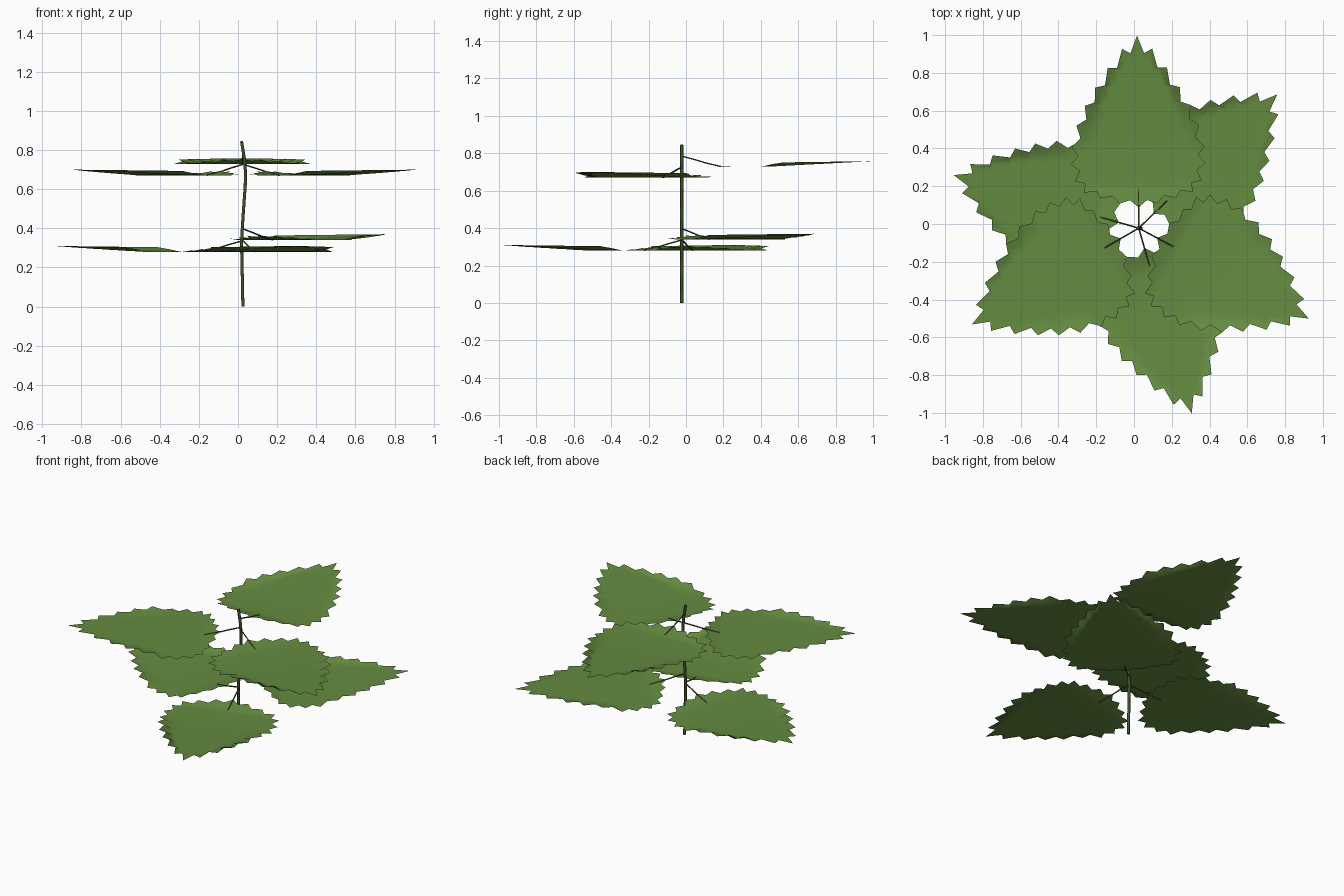
import bpy, bmesh, math
from mathutils import Vector, Matrix

cube = bpy.data.objects.get("Cube")
if cube:
    bpy.data.objects.remove(cube, do_unlink=True)

AXIS = Vector((0.025, -0.022, 0))


def material(name, rgb):
    m = bpy.data.materials.new(name)
    m.use_nodes = True
    m.diffuse_color = (*rgb, 1)
    bsdf = m.node_tree.nodes["Principled BSDF"]
    bsdf.inputs["Base Color"].default_value = (*rgb, 1)
    bsdf.inputs["Roughness"].default_value = 0.8
    return m


leaf_green = material("leaf green", (0.13, 0.26, 0.052))
stem_green = material("dark stem green", (0.055, 0.08, 0.028))


def clamp(v, low=0.0, high=1.0):
    return max(low, min(high, v))


def half_outline():
    """Tooth points from tip to base, with a notch between each pair."""
    teeth = [(1.02, 0), (.95, .08), (.85, .157), (.745, .225), (.65, .28),
             (.545, .325), (.43, .352), (.34, .355), (.25, .335),
             (.19, .29), (.16, .2), (.13, .1), (.11, 0)]
    points = [Vector(teeth[0])]
    heart = Vector((0.4, 0))
    for a, b in zip(teeth, teeth[1:]):
        notch = (Vector(a) + Vector(b)) / 2
        points += [notch.lerp(heart, 0.1), Vector(b)]
    return points


def leaf_height(d, f):
    """Flat middle, raised base, rising tip and upturned outer rim."""
    base = 0.03 * clamp((0.22 - d) / 0.13)
    tip = 0.03 * clamp((d - 0.45) / 0.57)
    rim = 0.02 * clamp((d - 0.45) / 0.05) * clamp((1.02 - d) / 0.52)
    return base + tip + rim * clamp((f - 0.8) / 0.2)


def make_leaf(name, angle, z):
    bm = bmesh.new()
    rings = (0, 0.3, 0.5, 0.65, 0.8, 0.9, 1)
    for side in (1, -1):
        rows = []
        for d, s in half_outline():
            c = clamp(d, 0.3, 0.8)
            row = []
            for f in rings:
                x = c + (d - c) * f
                row.append(bm.verts.new((x, side * s * f, leaf_height(x, f))))
            rows.append(row)
        for r0, r1 in zip(rows, rows[1:]):
            for i in range(len(rings) - 1):
                quad = [r0[i], r1[i], r1[i + 1], r0[i + 1]]
                bm.faces.new(quad if side < 0 else quad[::-1])
    bmesh.ops.remove_doubles(bm, verts=bm.verts, dist=0.0005)
    for face in bm.faces:
        face.normal_update()
        if face.normal.z < 0:
            face.normal_flip()
        face.smooth = True
    turn = Matrix.Rotation(math.radians(angle), 4, 'Z')
    bm.transform(Matrix.Translation(AXIS + Vector((0, 0, z))) @ turn)
    mesh = bpy.data.meshes.new(name)
    bm.to_mesh(mesh)
    bm.free()
    mesh.materials.append(leaf_green)
    bpy.context.collection.objects.link(bpy.data.objects.new(name, mesh))


def make_tube(name, points, radius):
    curve = bpy.data.curves.new(name, 'CURVE')
    curve.dimensions = '3D'
    curve.bevel_depth = radius
    curve.bevel_resolution = 1
    curve.use_fill_caps = True
    spline = curve.splines.new('POLY')
    spline.points.add(len(points) - 1)
    for p, co in zip(spline.points, points):
        p.co = (*co, 1)
    curve.materials.append(stem_green)
    bpy.context.collection.objects.link(bpy.data.objects.new(name, curve))


# Slightly wavy main stem
stem_path = [(.025, 0), (.022, .15), (.018, .33), (.025, .45),
             (.037, .62), (.038, .69), (.032, .76), (.018, .845)]
make_tube("stem", [(x, AXIS.y, z) for x, z in stem_path], 0.009)

# Two whorls of three leaves, each leaf on its own stalk
leaves = [("upper_back", 90.5, .728), ("upper_left", 332, .67),
          ("upper_right", 210, .67), ("lower_back", 44, .34),
          ("lower_right", 164, .28), ("lower_front", 286, .28)]
for name, angle, z in leaves:
    make_leaf(name + "_leaf", angle, z)
    a = math.radians(angle)
    out = Vector((math.cos(a), math.sin(a), 0))
    stalk = [(0, .057), (.07, .038), (.13, .02), (.21, .001)]
    make_tube(name + "_stalk",
              [AXIS + out * r + Vector((0, 0, z + h)) for r, h in stalk], 0.004)
